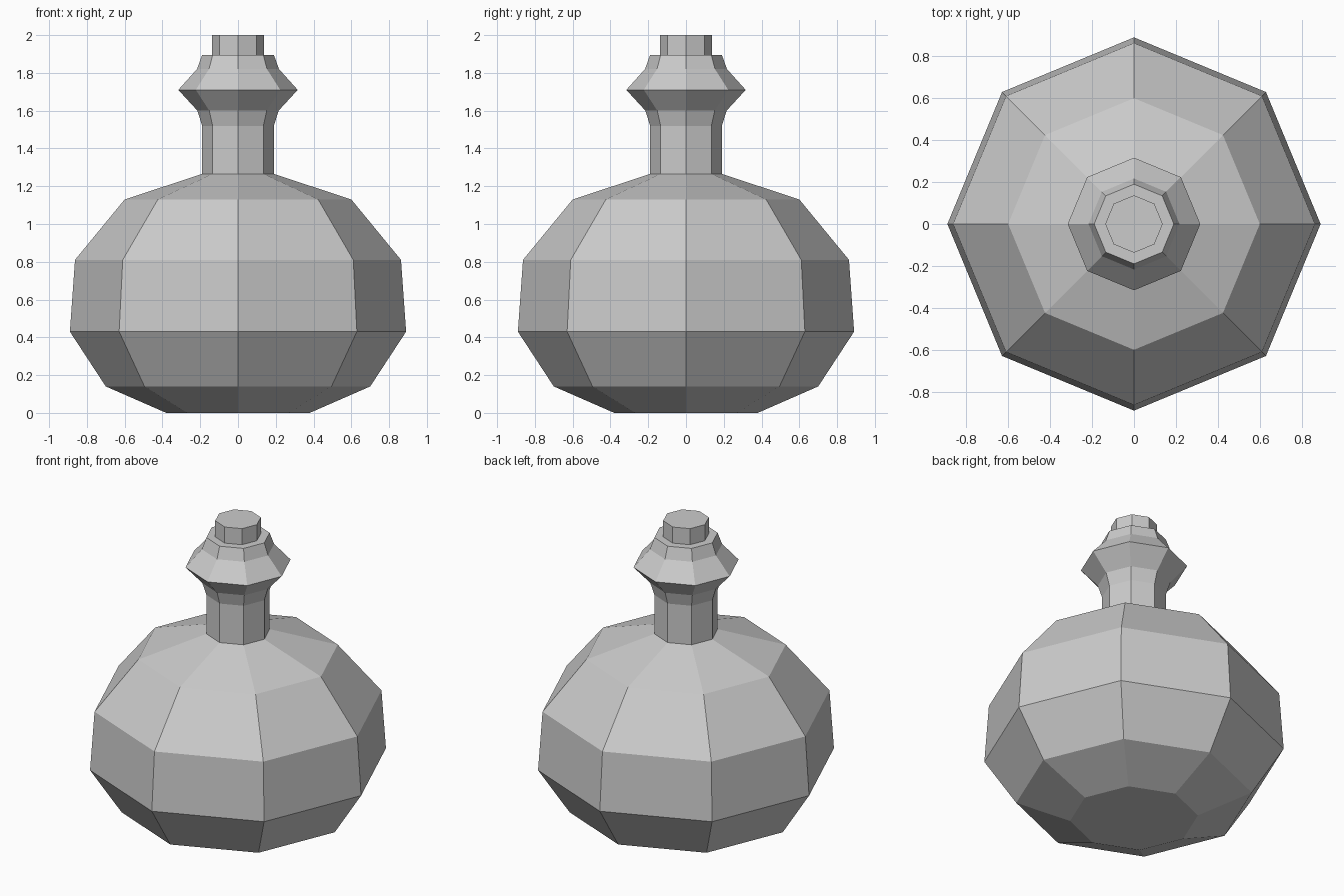
import bpy
import bmesh
from math import cos, sin, tau

cube = bpy.data.objects.get("Cube")
if cube:
    bpy.data.objects.remove(cube, do_unlink=True)

SIDES = 8

grey = bpy.data.materials.new("plain_grey")
grey.use_nodes = True
colour = (0.6, 0.6, 0.6, 1)
grey.diffuse_color = colour
grey.node_tree.nodes["Principled BSDF"].inputs["Base Color"].default_value = colour


def lathe(name, profile):
    """Turn a (radius, height) profile into a closed, flat-faced solid."""
    bm = bmesh.new()
    rings = [[bm.verts.new((r * cos(tau * i / SIDES), r * sin(tau * i / SIDES), z))
              for i in range(SIDES)] for r, z in profile]
    for low, high in zip(rings, rings[1:]):
        for i in range(SIDES):
            j = (i + 1) % SIDES
            bm.faces.new((low[i], low[j], high[j], high[i]))
    bm.faces.new(rings[0][::-1])
    bm.faces.new(rings[-1])
    mesh = bpy.data.meshes.new(name)
    bm.to_mesh(mesh)
    bm.free()
    mesh.materials.append(grey)
    obj = bpy.data.objects.new(name, mesh)
    bpy.context.collection.objects.link(obj)
    return obj


# Round flask body, neck and flared collar in one turned shape
lathe("flask", [
    (0.38, 0), (0.70, 0.14), (0.89, 0.43), (0.863, 0.81), (0.60, 1.13),
    (0.19, 1.265), (0.19, 1.52), (0.215, 1.60), (0.316, 1.71),
    (0.217, 1.82), (0.19, 1.895),
])

# Stopper, seated on the lip
lathe("stopper", [(0.137, 1.895), (0.137, 2)])
